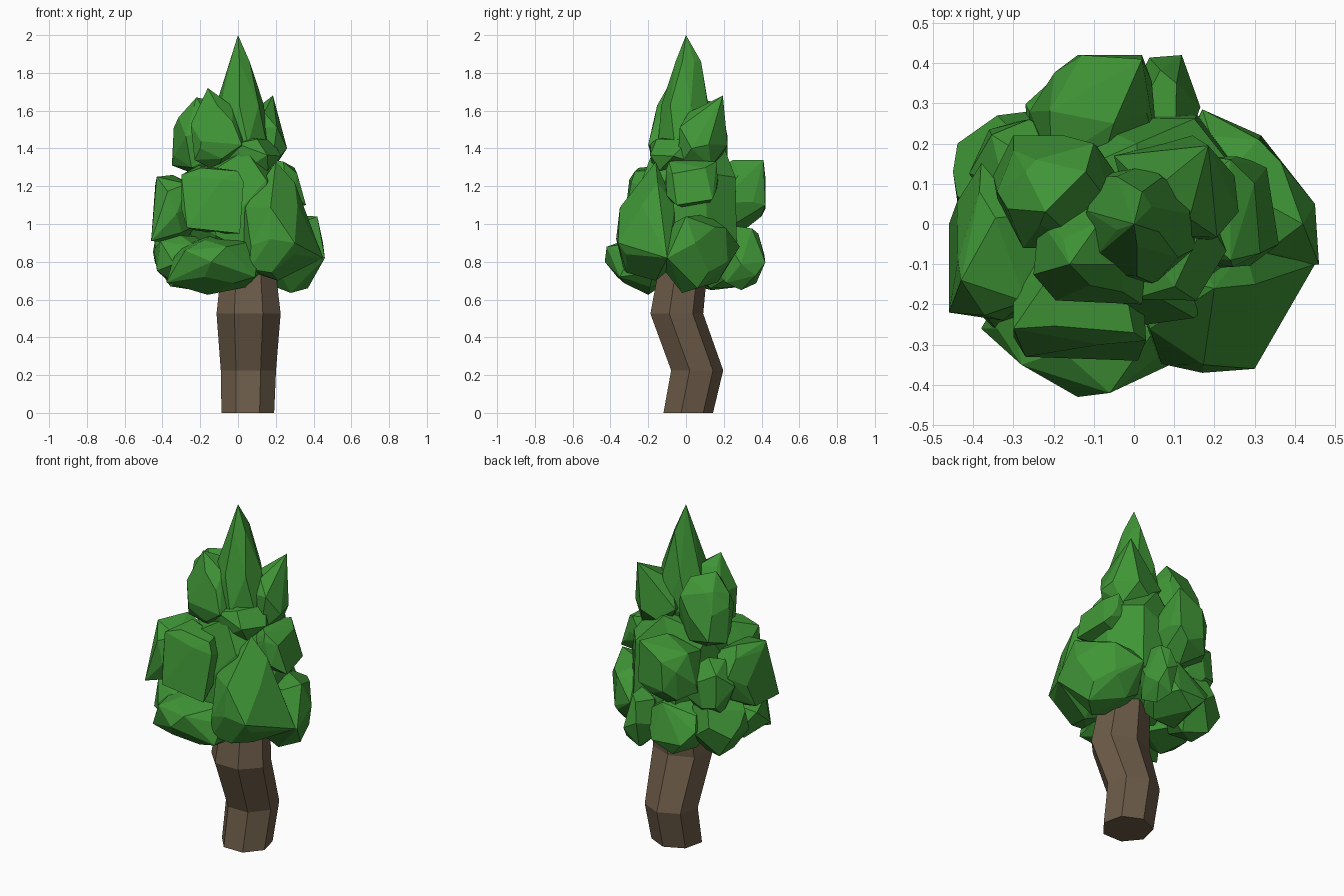
import bpy, bmesh, math, random
from mathutils import Vector, Euler

if "Cube" in bpy.data.objects:
    bpy.data.objects.remove(bpy.data.objects["Cube"])


def material(name, rgb):
    m = bpy.data.materials.new(name)
    m.diffuse_color = (*rgb, 1)
    m.use_nodes = True
    m.node_tree.nodes["Principled BSDF"].inputs["Base Color"].default_value = m.diffuse_color
    return m


LEAF = material("leaf_green", (0.05, 0.30, 0.037))
BARK = material("bark_brown", (0.15, 0.105, 0.065))


def finish(bm, name, mat):
    bmesh.ops.recalc_face_normals(bm, faces=bm.faces)
    me = bpy.data.meshes.new(name)
    bm.to_mesh(me)
    bm.free()
    me.materials.append(mat)
    ob = bpy.data.objects.new(name, me)
    bpy.context.collection.objects.link(ob)
    return ob


def hull(points, name):
    bm = bmesh.new()
    for p in points:
        bm.verts.new(p)
    r = bmesh.ops.convex_hull(bm, input=bm.verts)
    loose = [v for v in set(r["geom_interior"] + r["geom_unused"])
             if isinstance(v, bmesh.types.BMVert)]
    bmesh.ops.delete(bm, geom=loose, context='VERTS')
    bmesh.ops.dissolve_limit(bm, angle_limit=math.radians(10),
                             verts=bm.verts, edges=bm.edges)
    return finish(bm, name, LEAF)


def clump(name, centre, size, seed, peaks=(), n=17):
    """Chunky faceted leaf clump filling centre +- size, plus optional corners."""
    rnd = random.Random(seed)
    turn = Euler([rnd.uniform(0, 6.28) for _ in range(3)])
    pts = []
    for i in range(n):
        z = 1 - 2 * (i + 0.5) / n
        a = i * 2.39996 + rnd.uniform(-0.35, 0.35)
        r = math.sqrt(1 - z * z)
        p = Vector((r * math.cos(a), r * math.sin(a), z))
        p.rotate(turn)
        # pushed slightly towards a box for a chunky outline
        pts.append([math.copysign(abs(c) ** 0.85, c) * rnd.uniform(0.94, 1.06) for c in p])
    for k in range(3):
        lo, hi = min(p[k] for p in pts), max(p[k] for p in pts)
        for p in pts:
            p[k] = centre[k] + size[k] * (2 * (p[k] - lo) / (hi - lo) - 1)
    return hull([*map(tuple, pts), *peaks], name)


# Trunk: seven-sided tube bent along the y direction
SIDES = 7
bm = bmesh.new()
rings = []
for x, y, z, rx, ry in [(.052, .005, 0, .143, .138), (.055, .052, .225, .15, .145),
                        (.056, -.056, .525, .174, .147), (.055, -.02, .78, .145, .135)]:
    rings.append([bm.verts.new((x + rx * math.cos(a), y + ry * math.sin(a), z))
                  for a in [2 * math.pi * i / SIDES + math.pi / 2 for i in range(SIDES)]])
for a, b in zip(rings, rings[1:]):
    for i in range(SIDES):
        j = (i + 1) % SIDES
        bm.faces.new((a[i], a[j], b[j], b[i]))
bm.faces.new(rings[0])
bm.faces.new(rings[-1])
finish(bm, "trunk", BARK)

# Hidden middle of the crown
clump("crown_core", (0, 0, 1.04), (.29, .27, .37), 1)

# Lower leaf clumps
clump("leaf_front_low", (-.11, -.22, .80), (.23, .15, .14), 2,
      [(-.38, -.26, .69), (-.14, -.43, .80), (-.06, -.42, .88), (.09, -.35, .72),
       (-.28, -.35, .86), (-.16, -.2, .625)])
clump("leaf_right_low", (.25, .05, .85), (.16, .17, .20), 4,
      [(.45, .05, .90), (.46, -.10, .82), (.30, .22, .78), (.31, .21, .98),
       (.17, .285, .88), (.42, .0, 1.04), (.37, .06, .66), (.28, -.02, .635)])
clump("leaf_back_right", (.08, .29, .82), (.085, .13, .17), 6)
clump("leaf_left_back", (-.28, .11, .83), (.16, .15, .18), 10,
      [(-.45, .13, .85), (-.34, .27, .86), (-.26, .28, .80)])
clump("leaf_left_low", (-.29, -.10, .81), (.155, .17, .13), 11)
clump("leaf_back_low", (-.10, .2, .80), (.17, .16, .15), 12)

# Middle leaf clumps
clump("leaf_front_right", (.18, -.18, .93), (.17, .17, .23), 3,
      [(.20, -.16, 1.33), (.30, -.36, .90), (.17, -.37, .92), (.45, -.10, .82),
       (.30, -.15, 1.22), (.06, -.33, .76)])
clump("leaf_right_mid", (.22, .03, 1.21), (.11, .14, .13), 5,
      [(.24, -.09, 1.33), (.24, .16, 1.33), (.36, -.05, 1.1), (.33, .14, 1.13)])
clump("leaf_back_mid", (-.10, .25, 1.13), (.16, .15, .18), 7,
      [(.02, .41, 1.34), (-.13, .42, 1.25), (-.14, .42, 1.08), (.02, .42, 1.10),
       (-.05, .25, 1.34), (-.26, .28, 1.1)])
clump("leaf_front_mid", (-.14, -.17, 1.13), (.16, .13, .18), 8,
      [(-.30, -.26, 1.26), (.0, -.27, 1.28), (.03, -.29, 1.22), (.01, -.34, .95),
       (-.27, -.33, .98), (-.30, -.28, 1.08)])
clump("leaf_left_mid", (-.32, -.06, 1.08), (.12, .18, .18), 9,
      [(-.46, -.22, .91), (-.46, 0, .92), (-.43, -.14, 1.25), (-.38, .15, 1.12)])
clump("leaf_left_back_mid", (-.28, .15, 1.05), (.13, .11, .17), 16)

# Upper leaf clumps with pointed tips
clump("leaf_top_front", (-.11, -.06, 1.47), (.14, .13, .19), 13,
      [(-.16, -.1, 1.72), (.02, -.2, 1.42), (-.2, -.18, 1.40)])
clump("leaf_top_left", (-.19, .08, 1.44), (.15, .14, .18), 14,
      [(-.22, .03, 1.67), (-.34, .08, 1.51), (-.35, .12, 1.31),
       (-.30, .22, 1.34), (-.1, .2, 1.56), (-.12, .13, 1.65), (-.27, .13, 1.60)])
clump("leaf_top_right", (.12, .09, 1.43), (.13, .13, .16), 15,
      [(.185, .195, 1.68), (.26, .03, 1.40), (.25, .12, 1.42), (-.05, .17, 1.45)])
clump("leaf_top_base", (.06, -.04, 1.36), (.17, .15, .11), 17)

# Pointed top
tip = [(0, 0, 2)]
for z, r, n, off in [(1.86, .055, 5, .9), (1.63, .13, 7, .2), (1.42, .155, 7, .5), (1.3, .1, 6, 0)]:
    tip += [(.01 + r * math.cos(off + i * 6.2832 / n), r * math.sin(off + i * 6.2832 / n), z)
            for i in range(n)]
hull([*tip, (.02, .08, 1.86)], "tree_tip")
